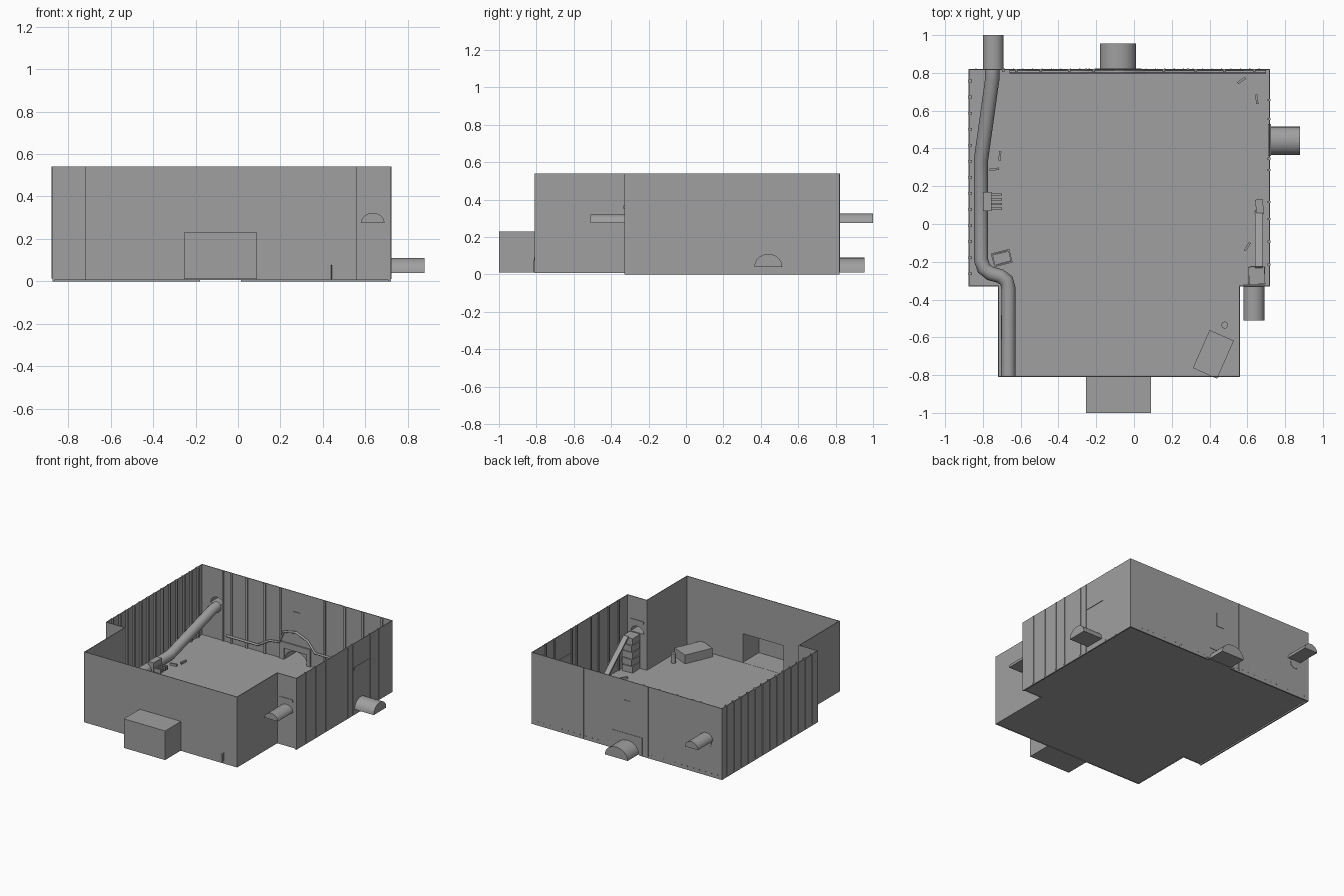
import bpy, bmesh, math
from mathutils import Matrix, Vector

if "Cube" in bpy.data.objects:
    bpy.data.objects.remove(bpy.data.objects["Cube"])

grey = bpy.data.materials.new("plain_grey")
grey.use_nodes = True
grey.diffuse_color = (0.35, 0.35, 0.35, 1)
grey.node_tree.nodes["Principled BSDF"].inputs["Base Color"].default_value = (0.35, 0.35, 0.35, 1)

FLOOR, TOP = 0.01, 0.54
L, R, BACK, STEP, FRONT = -0.875, 0.72, 0.82, -0.33, -0.81
INL, INR = -0.72, 0.56


def finish(name, bm):
    mesh = bpy.data.meshes.new(name)
    bm.to_mesh(mesh)
    bm.free()
    mesh.materials.append(grey)
    obj = bpy.data.objects.new(name, mesh)
    bpy.context.collection.objects.link(obj)
    return obj


def add_box(bm, lo, hi):
    lo, hi = Vector(lo), Vector(hi)
    mat = Matrix.Translation((lo + hi) / 2) @ Matrix.Diagonal((*(hi - lo), 1))
    return bmesh.ops.create_cube(bm, size=1, matrix=mat)["verts"]


def boxes(name, spans):
    bm = bmesh.new()
    for lo, hi in spans:
        add_box(bm, lo, hi)
    return finish(name, bm)


def turned_box(name, centre, size, angle):
    obj = boxes(name, [(-Vector(size) / 2, Vector(size) / 2)])
    obj.location = centre
    obj.rotation_euler.z = angle
    return obj


def arch(name, base, out, width, height, start, end, closed):
    """Half-round duct from start to end along the outward direction."""
    out = Vector(out)
    side = Vector((-out.y, out.x, 0))
    ring = []
    for i in range(17):
        a = math.pi * i / 16
        ring.append(Vector(base) + side * math.cos(a) * width / 2 + Vector((0, 0, math.sin(a) * height)))
    bm = bmesh.new()
    near = [bm.verts.new(p + out * start) for p in ring]
    far = [bm.verts.new(p + out * end) for p in ring]
    for i in range(17):
        j = (i + 1) % 17
        bm.faces.new((near[i], near[j], far[j], far[i]))
    bm.faces.new(far)
    if closed:
        bm.faces.new(near[::-1])
    bmesh.ops.recalc_face_normals(bm, faces=bm.faces)
    return finish(name, bm)


def smooth(obj):
    bpy.ops.object.select_all(action="DESELECT")
    obj.select_set(True)
    bpy.context.view_layer.objects.active = obj
    bpy.ops.object.shade_smooth_by_angle(angle=math.radians(40))


# Stepped floor slab and thin room walls
outline = [(INL, FRONT), (INR, FRONT), (INR, STEP), (R, STEP),
           (R, BACK), (L, BACK), (L, STEP), (INL, STEP)]
bm = bmesh.new()
bm.faces.new([bm.verts.new((x, y, FLOOR)) for x, y in outline])
finish("floor", bm)

bm = bmesh.new()
low = [bm.verts.new((x, y, FLOOR - 0.003)) for x, y in outline]
high = [bm.verts.new((x, y, TOP)) for x, y in outline]
for i in range(len(outline)):
    j = (i + 1) % len(outline)
    bm.faces.new((low[i], low[j], high[j], high[i]))
walls = finish("room_walls", bm)
shell = walls.modifiers.new("thickness", "SOLIDIFY")
shell.thickness = 0.005
shell.offset = -1
shell.use_even_offset = True

# Half-round ducts: name, base point, outward direction, width, height, length
ducts = [("back_door_duct", (-0.085, BACK, FLOOR), (0, 1, 0), 0.19, 0.08, 0.135),
         ("back_high_duct", (-0.745, BACK, 0.275), (0, 1, 0), 0.11, 0.05, 0.18),
         ("left_side_duct", (R, 0.44, 0.04), (1, 0, 0), 0.15, 0.07, 0.16),
         ("front_high_duct", (0.635, STEP, 0.275), (0, -1, 0), 0.11, 0.047, 0.18)]
cutters = []
for name, base, out, w, h, length in ducts:
    smooth(arch(name, base, out, w, h, -0.004, length, False))
    cutters.append(arch(name + "_cutter", base, out, w * 0.99, h * 0.99, -0.05, 0.05, True))

# Square entrance alcove at the front, open towards the room
bm = bmesh.new()
verts = add_box(bm, (-0.255, -1, FLOOR), (0.09, FRONT, 0.23))
inner = [f for f in bm.faces if f.normal.y > 0.5]
bmesh.ops.delete(bm, geom=inner, context="FACES_ONLY")
finish("front_alcove", bm)
cutters.append(boxes("alcove_cutter", [((-0.253, FRONT - 0.05, FLOOR + 0.001), (0.088, FRONT + 0.05, 0.229))]))

for cutter in cutters:
    cutter.hide_render = True
    mod = walls.modifiers.new("opening", "BOOLEAN")
    mod.operation = "DIFFERENCE"
    mod.solver = "EXACT"
    mod.object = cutter
bpy.context.view_layer.update()
cut = bpy.data.meshes.new_from_object(walls.evaluated_get(bpy.context.evaluated_depsgraph_get()))
walls.modifiers.clear()
walls.data = cut
for cutter in cutters:
    bpy.data.objects.remove(cutter)

# Skirting under the back and side walls
boxes("skirting", [((L, BACK - 0.01, 0), (-0.18, BACK, FLOOR)),
                   ((0.015, BACK - 0.01, 0), (R, BACK, FLOOR)),
                   ((L, STEP, 0), (L + 0.01, BACK, FLOOR)),
                   ((R - 0.01, STEP, 0), (R, BACK, FLOOR))])

# Corrugation ribs on the right-hand wall
ribs = []
for i in range(13):
    y = -0.27 + i * 0.085
    ribs.append(((-0.88, y, 0.012), (-0.857, y + 0.014, TOP)))
boxes("corrugation_ribs", ribs)

# Panel joints on the back wall and left-hand wall, both faces
joints = []
for x in (0.28, -0.26):
    joints.append(((x, BACK, FLOOR), (x + 0.012, BACK + 0.003, TOP)))
for x in (-0.7, -0.63, -0.5, -0.35, -0.22, 0.15, 0.32, 0.47, 0.63):
    joints.append(((x, BACK - 0.014, FLOOR), (x + 0.014, BACK - 0.004, TOP)))
for y in (-0.22, -0.1, 0.02, 0.11, 0.28, 0.34, 0.55, 0.65):
    joints.append(((R, y, FLOOR), (R + 0.003, y + 0.012, TOP)))
    joints.append(((R - 0.012, y, FLOOR), (R - 0.004, y + 0.012, TOP)))
boxes("panel_joints", joints)

# Hatch, door surround, vents and rivets
boxes("wall_hatch", [((-0.11, BACK - 0.01, 0.29), (-0.05, BACK + 0.003, 0.39))])
boxes("door_surround", [((-0.21, BACK - 0.015, FLOOR), (-0.18, BACK + 0.003, 0.14)),
                        ((0.01, BACK - 0.015, FLOOR), (0.04, BACK + 0.003, 0.14)),
                        ((-0.21, BACK - 0.015, 0.095), (0.04, BACK + 0.003, 0.14))])
boxes("vent_slots", [((R - 0.01, 0.36, 0.335), (R + 0.004, 0.53, 0.36)),
                     ((0.58, STEP - 0.004, 0.35), (0.69, STEP + 0.01, 0.37)),
                     ((0.443, FRONT - 0.002, 0.03), (0.448, FRONT, 0.09))])
boxes("rivets", [((-0.84 + i * 0.05, BACK, 0.025), (-0.834 + i * 0.05, BACK + 0.002, 0.031))
                 for i in range(31) if not 13 <= i <= 17])


def tube(name, points, radius):
    curve = bpy.data.curves.new(name, "CURVE")
    curve.dimensions = "3D"
    curve.bevel_depth = radius
    curve.bevel_resolution = 4
    curve.use_fill_caps = True
    spline = curve.splines.new("POLY")
    spline.points.add(len(points) - 1)
    for p, co in zip(spline.points, points):
        p.co = (*co, 1)
    curve.materials.append(grey)
    obj = bpy.data.objects.new(name, curve)
    bpy.context.collection.objects.link(obj)
    spline.use_smooth = True


# Large pipe dropping from the back wall and running along the floor
pz = 0.05
tube("floor_pipe", [(-0.75, 0.823, 0.25), (-0.75, 0.77, 0.25), (-0.81, 0.34, pz),
                    (-0.81, -0.19, pz), (-0.795, -0.235, pz), (-0.76, -0.262, pz),
                    (-0.71, -0.275, pz), (-0.675, -0.3, pz), (-0.665, -0.34, pz),
                    (-0.665, -0.808, pz)], 0.038)

# Thin conduit along the back wall, arching over the door
cy = BACK - 0.014
tube("wall_conduit", [(-0.66, cy, 0.06), (-0.4, cy, 0.06), (-0.3, cy, 0.12), (-0.22, cy, 0.13),
                      (-0.18, cy, 0.22), (-0.08, cy, 0.24), (0.02, cy, 0.2), (0.08, cy, 0.125),
                      (0.7, cy, 0.125)], 0.008)

# Slatted valve box beside the pipe
boxes("valve_box", [((-0.80, 0.07, FLOOR), (-0.755, 0.17, 0.11))]
      + [((-0.76, 0.075 + i * 0.025, 0.04), (-0.70, 0.087 + i * 0.025, 0.07)) for i in range(4)])

# Floor tray with raised rim
turned_box("floor_tray", (-0.70, -0.18, FLOOR + 0.004), (0.085, 0.055, 0.008), 0.25)
for sx, sy, dx, dy in ((0.1, 0.008, 0, 0.033), (0.1, 0.008, 0, -0.033),
                       (0.008, 0.07, 0.046, 0), (0.008, 0.07, -0.046, 0)):
    off = Matrix.Rotation(0.25, 3, "Z") @ Vector((dx, dy, 0))
    turned_box("tray_rim", Vector((-0.70, -0.18, FLOOR + 0.008)) + off, (sx, sy, 0.016), 0.25)

# Crate stack below the front duct, with a ramp down to the floor
for i in range(5):
    turned_box("stacked_crate", (0.65, -0.272, FLOOR + 0.026 + i * 0.053),
               (0.085, 0.095, 0.048), 0.06 * (-1) ** i)
turned_box("stack_core", (0.65, -0.272, 0.14), (0.07, 0.08, 0.26), 0)
ramp = turned_box("ramp", (0.66, -0.08, 0.15), (0.04, 0.39, 0.012), 0)
ramp.rotation_euler.x = -math.atan2(0.24, 0.28)
turned_box("ramp_foot", (0.665, 0.09, 0.025), (0.04, 0.08, 0.03), 0.1)

# Large crate and small canister near the front
turned_box("large_crate", (0.42, -0.69, FLOOR + 0.033), (0.14, 0.22, 0.066), math.radians(-24))
bm = bmesh.new()
bmesh.ops.create_cone(bm, cap_ends=True, segments=20, radius1=0.018, radius2=0.018, depth=0.07,
                      matrix=Matrix.Translation((0.48, -0.535, FLOOR + 0.035)))
smooth(finish("canister", bm))

# Loose scraps on the floor
for x, y, a in ((0.57, 0.76, 0.6), (0.65, 0.66, 1.7), (0.60, -0.12, 1), (-0.74, 0.29, 0.1), (-0.71, 0.36, 1.5)):
    turned_box("floor_scrap", (x, y, FLOOR + 0.008), (0.05, 0.012, 0.016), a)
